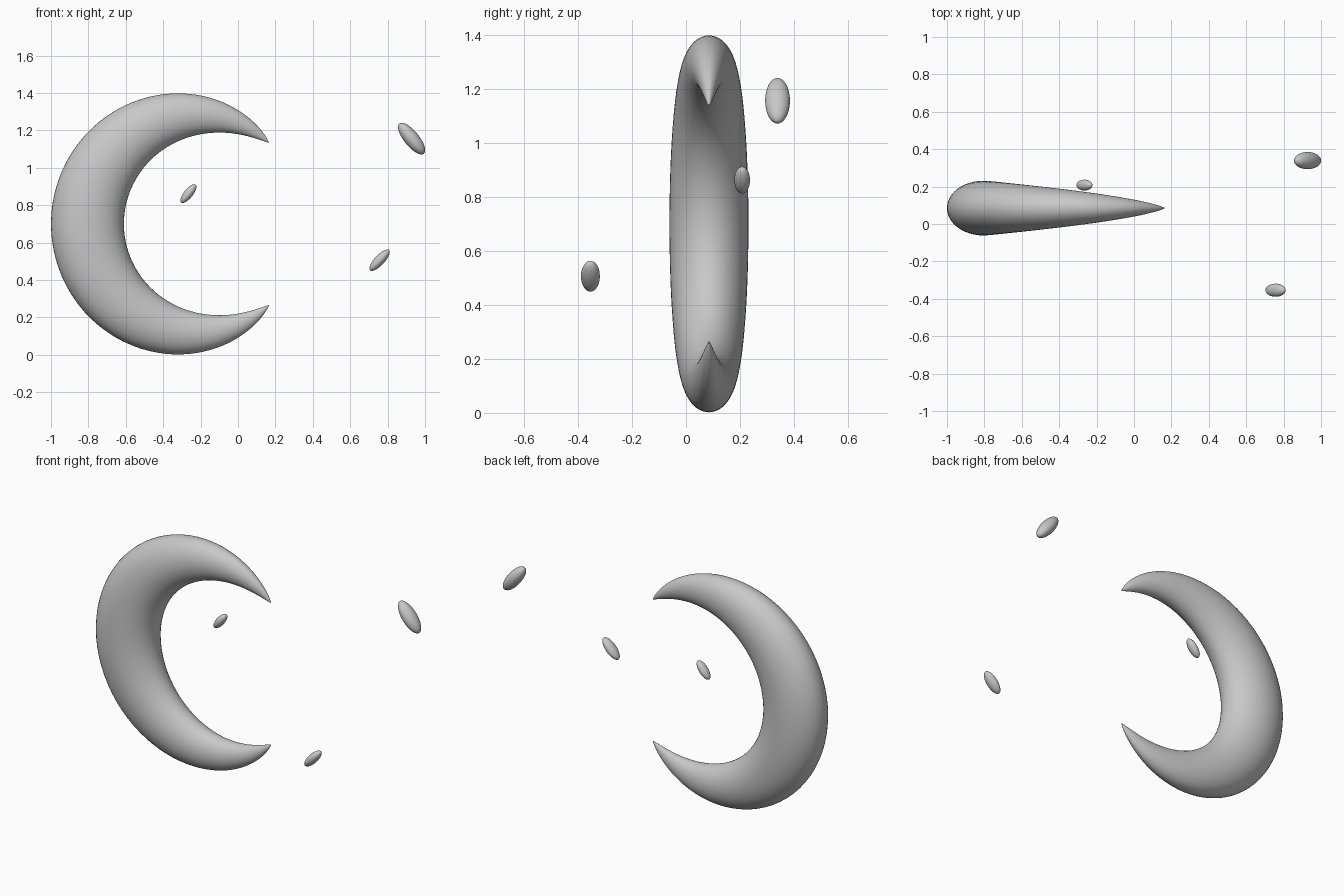
import bpy, bmesh, math

if "Cube" in bpy.data.objects:
    bpy.data.objects.remove(bpy.data.objects["Cube"])

# One plain grey for the whole model
grey = bpy.data.materials.new("soft grey")
grey.diffuse_color = (0.58, 0.58, 0.58, 1)
grey.use_nodes = True
grey.node_tree.nodes["Principled BSDF"].inputs["Base Color"].default_value = grey.diffuse_color


def add_object(name, bm):
    bmesh.ops.recalc_face_normals(bm, faces=bm.faces)
    for f in bm.faces:
        f.smooth = True
    mesh = bpy.data.meshes.new(name)
    bm.to_mesh(mesh)
    bm.free()
    mesh.materials.append(grey)
    ob = bpy.data.objects.new(name, mesh)
    bpy.context.collection.objects.link(ob)
    return ob


# Crescent: flattened tube swept along an arc, tapering to a point at both ends
CX, CY, CZ, R = -0.2225, 0.085, 0.70, 0.5825
THICK, FLAT, HALF = 0.195, 0.75, math.radians(131.7)
STEPS, SIDES = 96, 48

bm = bmesh.new()


def arc_point(theta, rad, y):
    return bm.verts.new((CX + rad * math.cos(theta), CY + y, CZ + rad * math.sin(theta)))


rings = []
for i in range(1, STEPS):
    # steps bunch up towards the tips
    u = math.sin(math.pi / 2 * (2 * i / STEPS - 1))
    r = THICK * math.cos(u * math.pi / 2) ** 0.8
    theta = math.pi + u * HALF
    rings.append([arc_point(theta, R + r * math.cos(a), FLAT * r * math.sin(a))
                  for a in (2 * math.pi * k / SIDES for k in range(SIDES))])
for a, b in zip(rings, rings[1:]):
    for k in range(SIDES):
        n = (k + 1) % SIDES
        bm.faces.new((a[k], a[n], b[n], b[k]))
for ring, sign in ((rings[0], -1), (rings[-1], 1)):
    tip = arc_point(math.pi + sign * HALF, R, 0)
    for k in range(SIDES):
        bm.faces.new((ring[k], ring[(k + 1) % SIDES], tip))
add_object("crescent", bm)

# Floating pebbles: name, centre, half sizes, tilt about y in degrees
pebbles = [
    ("large_pebble", (0.928, 0.339, 1.156), (0.104, 0.046, 0.040), 51),
    ("small_pebble", (-0.265, 0.208, 0.862), (0.0614, 0.029, 0.024), -51),
    ("medium_pebble", (0.757, -0.354, 0.506), (0.074, 0.035, 0.027), -47),
]
for name, loc, size, tilt in pebbles:
    bm = bmesh.new()
    bmesh.ops.create_uvsphere(bm, u_segments=32, v_segments=20, radius=1)
    bmesh.ops.scale(bm, vec=size, verts=bm.verts)
    ob = add_object(name, bm)
    ob.location = loc
    ob.rotation_euler = (0, math.radians(tilt), 0)
